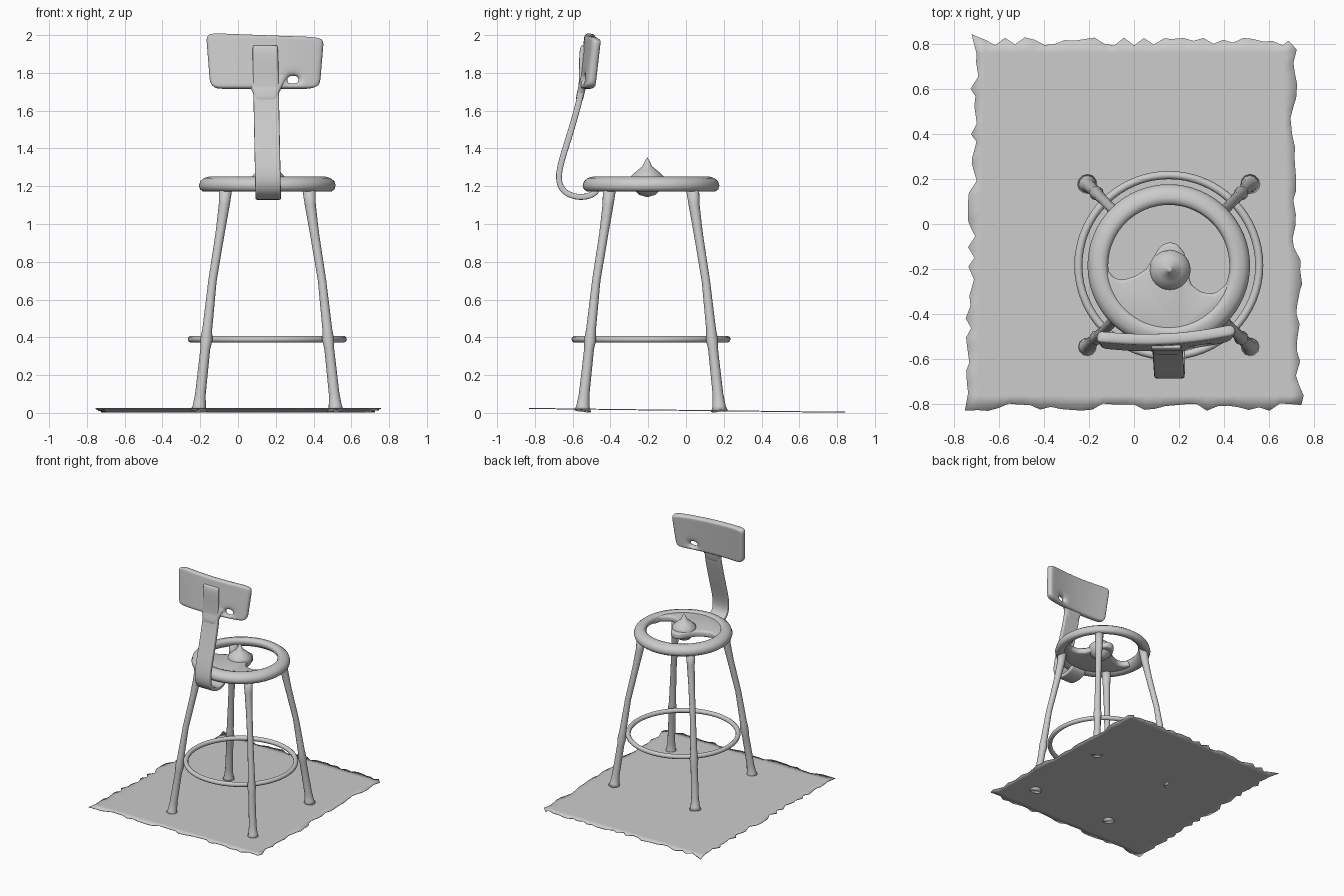
import bpy, bmesh, math, random
from mathutils import Vector

random.seed(4)
cube = bpy.data.objects.get("Cube")
if cube:
    bpy.data.objects.remove(cube, do_unlink=True)

grey = bpy.data.materials.new("plain grey")
grey.use_nodes = True
grey.diffuse_color = (0.6, 0.6, 0.6, 1)
grey.node_tree.nodes["Principled BSDF"].inputs["Base Color"].default_value = (0.6, 0.6, 0.6, 1)

CX, CY = 0.155, -0.185    # stool axis


def finish(name, bm, thickness=0, smooth_levels=0):
    bmesh.ops.recalc_face_normals(bm, faces=bm.faces)
    mesh = bpy.data.meshes.new(name)
    bm.to_mesh(mesh)
    bm.free()
    mesh.materials.append(grey)
    mesh.polygons.foreach_set("use_smooth", [True] * len(mesh.polygons))
    obj = bpy.data.objects.new(name, mesh)
    bpy.context.collection.objects.link(obj)
    if thickness:
        mod = obj.modifiers.new("thickness", 'SOLIDIFY')
        mod.thickness = thickness
        mod.offset = 0
    if smooth_levels:
        mod = obj.modifiers.new("rounding", 'SUBSURF')
        mod.levels = mod.render_levels = smooth_levels
    return obj


def sheet(name, us, vs, place, thickness, smooth_levels=0, skip=()):
    """Grid of quads placed by a function, then thickened."""
    bm = bmesh.new()
    rows = [[bm.verts.new(place(u, v)) for u in us] for v in vs]
    for j in range(len(vs) - 1):
        for i in range(len(us) - 1):
            if (i, j) not in skip:
                bm.faces.new((rows[j][i], rows[j][i + 1], rows[j + 1][i + 1], rows[j + 1][i]))
    return finish(name, bm, thickness, smooth_levels)


def lathe(name, profile, x, y, closed=False, steps=64):
    """Spin a radius/height profile around a vertical axis."""
    bm = bmesh.new()
    verts = [bm.verts.new((x + r, y, z)) for r, z in profile]
    edges = [bm.edges.new(p) for p in zip(verts, verts[1:])]
    if closed:
        edges.append(bm.edges.new((verts[-1], verts[0])))
    bmesh.ops.spin(bm, geom=verts + edges, cent=(x, y, 0), axis=(0, 0, 1),
                   angle=math.tau, steps=steps)
    bmesh.ops.remove_doubles(bm, verts=bm.verts, dist=0.0005)
    return finish(name, bm)


def rod(name, points, radii, sides=12):
    """Round bar with varying radius through a list of points."""
    bm = bmesh.new()
    axis = (points[-1] - points[0]).normalized()
    side = axis.cross(Vector((0, 1, 0))).normalized()
    up = axis.cross(side)
    loops = []
    for p, r in zip(points, radii):
        loops.append([bm.verts.new(p + r * (math.cos(a) * side + math.sin(a) * up))
                      for a in (math.tau * k / sides for k in range(sides))])
    for a, b in zip(loops, loops[1:]):
        for k in range(sides):
            n = (k + 1) % sides
            bm.faces.new((a[k], a[n], b[n], b[k]))
    bm.faces.new(loops[0])
    bm.faces.new(loops[-1])
    return finish(name, bm)


# Floor sheet with ragged edges, slightly tilted and wider at the front
def floor_point(u, v):
    half = 0.725 - 0.018 * v
    x, y = half * u, 0.815 * v
    if abs(u) == 1:
        x += random.uniform(-0.02, 0.02)
        y += random.uniform(-0.015, 0.015)
    if abs(v) == 1:
        y += random.uniform(-0.02, 0.018)
    return (x, y, 0.0135 - 0.01 * v)


spread = [-1 + 2 * k / 32 for k in range(33)]
sheet("floor_sheet", spread, spread, floor_point, 0.005)

# Four splayed legs with flared feet and thickened joints
for side_name, sx in (("right", -1), ("left", 1)):
    for end_name, sy in (("front", -1), ("back", 1)):
        pts, radii = [], []
        for z, off, r in ((0.01, 0.362, 0.045), (0.035, 0.36, 0.035), (0.1, 0.354, 0.028),
                          (0.34, 0.328, 0.026), (0.39, 0.322, 0.032), (0.44, 0.318, 0.026),
                          (0.7, 0.29, 0.022), (0.95, 0.25, 0.024), (1.1, 0.228, 0.029),
                          (1.21, 0.218, 0.036)):
            pts.append(Vector((CX + sx * off, CY + sy * off, z)))
            radii.append(r)
        rod(f"{end_name}_{side_name}_leg", pts, radii)

# Foot ring
ring = [(0.403 + 0.018 * math.cos(a), 0.39 + 0.018 * math.sin(a))
        for a in (math.tau * k / 10 for k in range(10))]
lathe("foot_ring", ring, CX, CY, closed=True)

# Seat rim
rim = [(0.362, 1.205), (0.354, 1.228), (0.335, 1.243), (0.305, 1.252), (0.282, 1.248),
       (0.27, 1.23), (0.278, 1.205), (0.305, 1.182), (0.34, 1.172), (0.356, 1.184)]
lathe("seat_rim", rim, CX, CY, closed=True)

# Partial seat panel: front arc closed by a wavy edge with a central tongue
edge = [(0.43, -0.2), (0.41, -0.27), (0.36, -0.31), (0.3, -0.305), (0.255, -0.27), (0.235, -0.2),
        (0.225, -0.13), (0.195, -0.09), (0.155, -0.08), (0.115, -0.1), (0.085, -0.15),
        (0.055, -0.2), (0.01, -0.23), (-0.05, -0.25), (-0.09, -0.24), (-0.12, -0.2)]
arc = [(CX + 0.31 * math.cos(a), CY + 0.31 * math.sin(a))
       for a in (math.radians(185 + 170 * k / 24) for k in range(25))]
bm = bmesh.new()
base = bm.faces.new([bm.verts.new((x, y, 1.19)) for x, y in edge + arc])
extruded = bmesh.ops.extrude_face_region(bm, geom=[base])["geom"]
bmesh.ops.translate(bm, vec=(0, 0, 0.05),
                    verts=[g for g in extruded if isinstance(g, bmesh.types.BMVert)])
panel = finish("seat_panel", bm)
bevel = panel.modifiers.new("soft edge", 'BEVEL')
bevel.width = 0.015
bevel.segments = 3

# Pointed lump on the tongue
lathe("seat_lump", [(0, 1.352), (0.012, 1.335), (0.026, 1.305), (0.055, 1.282), (0.085, 1.255),
                    (0.092, 1.225), (0.078, 1.19), (0.045, 1.155), (0, 1.142)],
      0.16, -0.205, steps=32)

# Bent strap from under the seat up the front of the backrest
path = [(-0.46, 1.18), (-0.51, 1.145), (-0.58, 1.14), (-0.645, 1.165), (-0.678, 1.22),
        (-0.668, 1.31), (-0.625, 1.44), (-0.59, 1.56), (-0.562, 1.66), (-0.55, 1.74),
        (-0.55, 1.85), (-0.548, 1.95)]


def strap_point(u, i):
    y, z = path[i]
    lean = 0.16 - 0.02 * (z - 1.14)
    return (lean + 0.068 * u, y, z)


sheet("back_strap", [-1, -0.85, 0, 0.85, 1], range(len(path)), strap_point, 0.032, 2)


# Curved backrest with rounded corners and a small opening
def backrest_point(u, v):
    x = 0.143 + (0.302 + 0.012 * v) * u
    z = 1.857 + 0.143 * v - 0.012 * u * (v + 1) / 2
    if abs(u) == 1 and abs(v) == 1:      # pull corners in
        x -= 0.018 * u
        z -= 0.015 * v
    y = -0.527 + 0.028 * u * u + 0.016 * u + 0.016 * v
    return (x, y, z)


sheet("backrest", [-1, -0.9, -0.6, -0.3, 0, 0.2, 0.4, 0.6, 0.85, 1],
      [-1, -0.8, -0.5, 0, 0.5, 0.85, 1], backrest_point, 0.05, 2, skip={(6, 1)})

# Flared neck where the strap meets the backrest
sheet("backrest_neck", [-1, -0.5, 0, 0.5, 1], range(4),
      lambda u, i: (0.148 + (0.06, 0.068, 0.1, 0.12)[i] * u,
                    (-0.568, -0.557, -0.544, -0.535)[i], (1.64, 1.7, 1.74, 1.8)[i]),
      0.04, 2)
